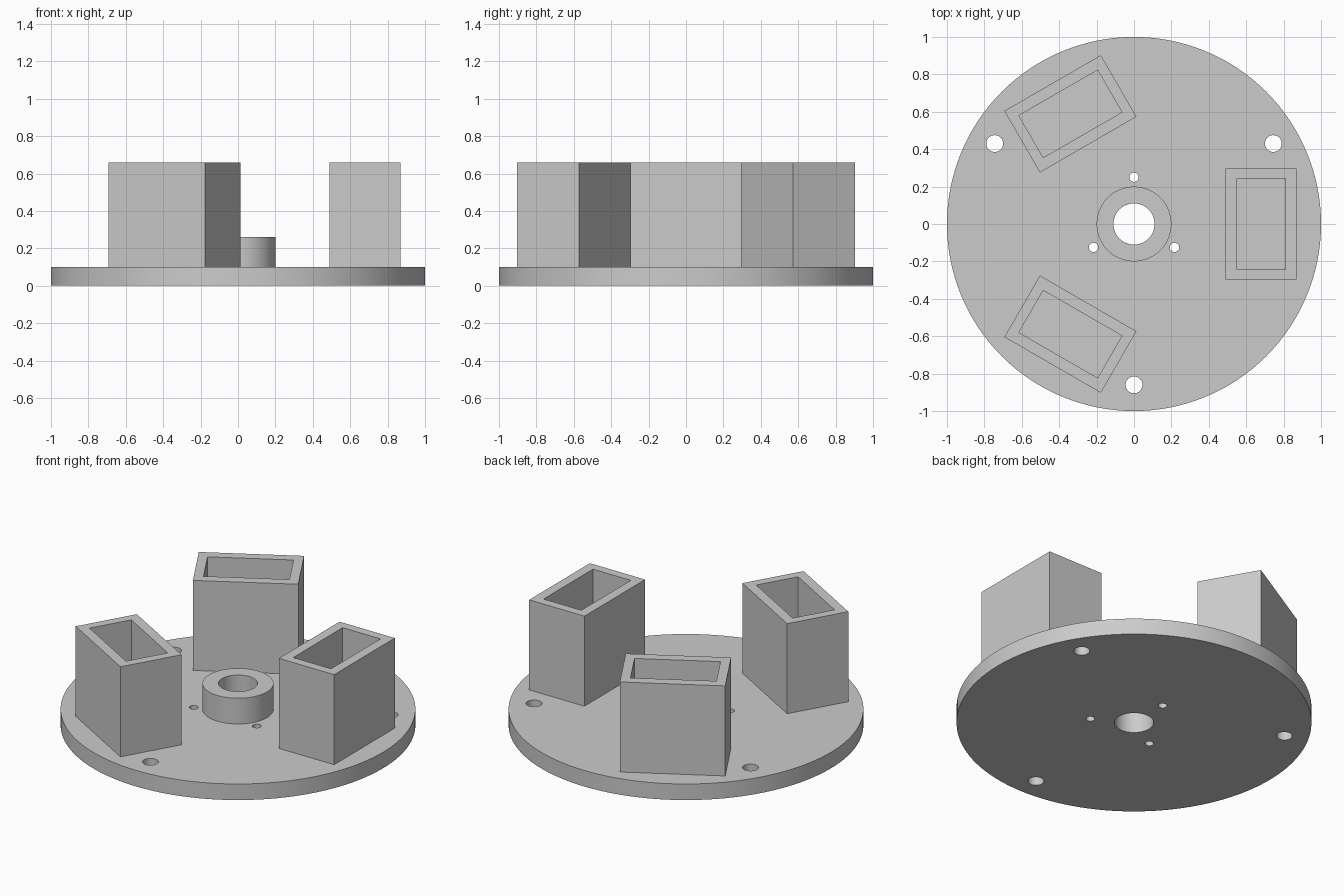
import bpy
import bmesh
from math import cos, sin, radians, tau
from mathutils import Matrix

default = bpy.data.objects.get("Cube")
if default:
    bpy.data.objects.remove(default, do_unlink=True)

PLATE_TOP = 0.10
HUB_TOP = 0.26
HOLDER_TOP = 0.66

grey = bpy.data.materials.new("light_grey")
grey.use_nodes = True
colour = (0.6, 0.6, 0.6, 1)
grey.diffuse_color = colour
grey.node_tree.nodes["Principled BSDF"].inputs["Base Color"].default_value = colour


def make_object(name, bm):
    bmesh.ops.recalc_face_normals(bm, faces=bm.faces)
    mesh = bpy.data.meshes.new(name)
    bm.to_mesh(mesh)
    bm.free()
    mesh.materials.append(grey)
    obj = bpy.data.objects.new(name, mesh)
    bpy.context.collection.objects.link(obj)
    return obj


def smooth(obj):
    bpy.ops.object.select_all(action="DESELECT")
    obj.select_set(True)
    bpy.context.view_layer.objects.active = obj
    bpy.ops.object.shade_smooth_by_angle(angle=radians(30))


def circle(radius, count):
    return [(radius * cos(tau * i / count), radius * sin(tau * i / count))
            for i in range(count)]


def rectangle(half_x, half_y):
    return [(sx * half_x, sy * half_y)
            for sx, sy in ((1, -1), (1, 1), (-1, 1), (-1, -1))]


def tube(name, outer, inner, bottom, top):
    """Closed wall between two matching outlines."""
    bm = bmesh.new()
    rings = [[bm.verts.new((x, y, z)) for x, y in outline]
             for outline, z in ((outer, bottom), (outer, top), (inner, top), (inner, bottom))]
    n = len(outer)
    for r in range(4):
        a, b = rings[r], rings[(r + 1) % 4]
        for i in range(n):
            j = (i + 1) % n
            bm.faces.new((a[i], a[j], b[j], b[i]))
    return make_object(name, bm)


def add_cylinder(bm, radius, bottom, top, count, x=0, y=0):
    bmesh.ops.create_cone(
        bm, cap_ends=True, segments=count, radius1=radius, radius2=radius,
        depth=top - bottom, matrix=Matrix.Translation((x, y, (bottom + top) / 2)))


# Round base plate
bm = bmesh.new()
add_cylinder(bm, 1.0, 0, PLATE_TOP, 128)
plate = make_object("base_plate", bm)

# Bore, small screw holes and outer mounting holes
bm = bmesh.new()
add_cylinder(bm, 0.11, -0.1, 0.2, 64)
for radius, distance, start in ((0.025, 0.25, 90), (0.045, 0.86, 30)):
    for k in range(3):
        a = radians(start + 120 * k)
        add_cylinder(bm, radius, -0.1, 0.2, 32, distance * cos(a), distance * sin(a))
cutter = make_object("hole_cutter", bm)
cutter.hide_render = True

cut = plate.modifiers.new("holes", "BOOLEAN")
cut.operation = "DIFFERENCE"
cut.solver = "EXACT"
cut.object = cutter
bpy.context.view_layer.objects.active = plate
bpy.ops.object.modifier_apply(modifier=cut.name)
bpy.data.objects.remove(cutter, do_unlink=True)
smooth(plate)

# Central hub collar
hub = tube("center_hub", circle(0.2, 64), circle(0.11, 64), PLATE_TOP, HUB_TOP)
smooth(hub)

# Three open rectangular holders around the hub
for k, name in enumerate(("left_holder", "back_holder", "front_holder")):
    holder = tube(name, rectangle(0.19, 0.298), rectangle(0.13, 0.243),
                  PLATE_TOP, HOLDER_TOP)
    holder.data.transform(Matrix.Rotation(radians(120 * k), 4, "Z")
                          @ Matrix.Translation((0.68, 0, 0)))
